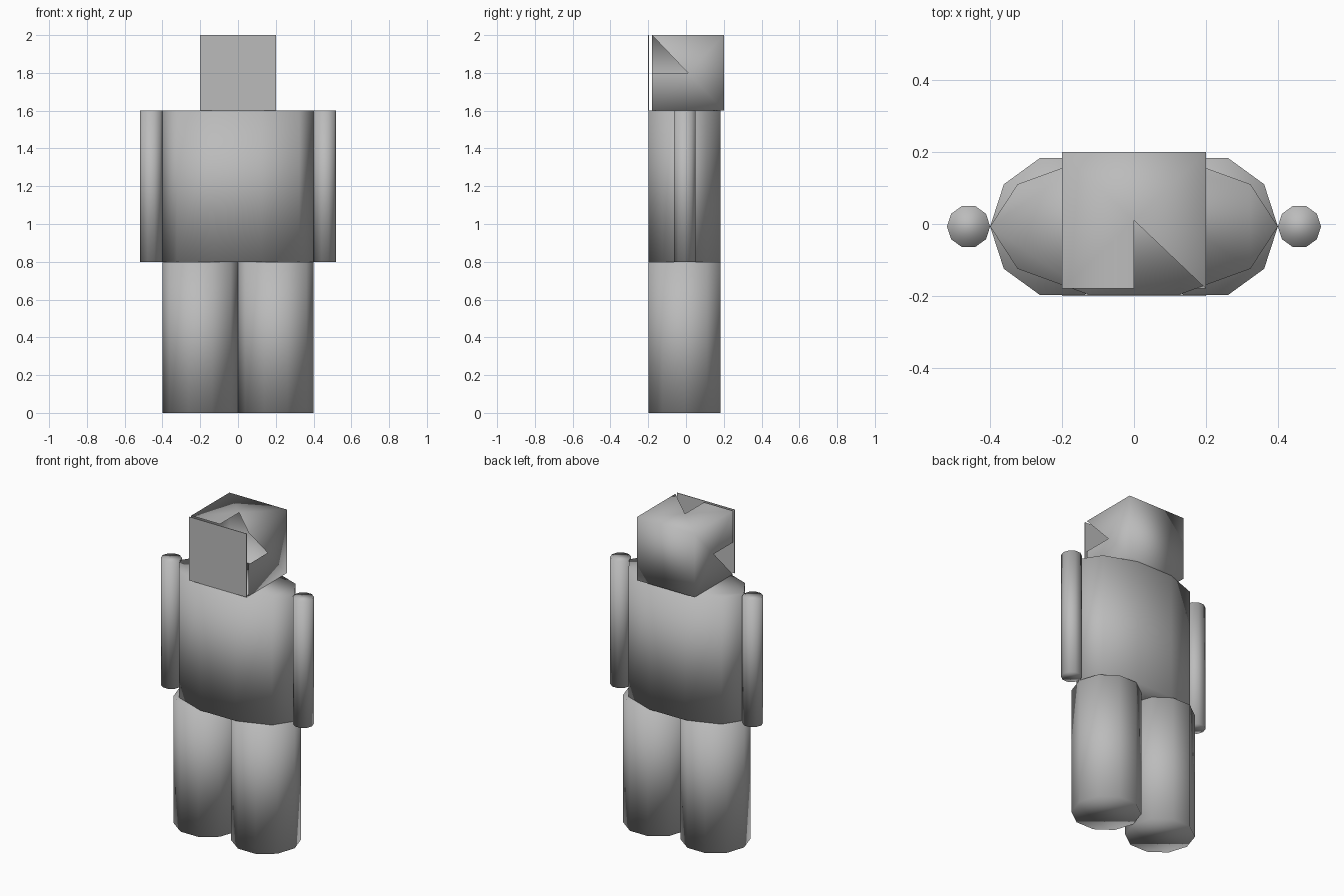
import bpy
import bmesh
from math import cos, sin, tau
from mathutils import Vector

default_cube = bpy.data.objects.get("Cube")
if default_cube:
    bpy.data.objects.remove(default_cube, do_unlink=True)

# Single plain grey
grey = bpy.data.materials.new("plain_grey")
grey.use_nodes = True
grey.diffuse_color = (0.5, 0.5, 0.5, 1)
shader = next(n for n in grey.node_tree.nodes if n.type == "BSDF_PRINCIPLED")
shader.inputs["Base Color"].default_value = (0.5, 0.5, 0.5, 1)

SIDES = 10
BODY_Y = -0.007


def finish(name, bm, location=(0, 0, 0)):
    """Turn a bmesh into a smooth shaded object."""
    bmesh.ops.recalc_face_normals(bm, faces=bm.faces)
    for face in bm.faces:
        face.smooth = True
    mesh = bpy.data.meshes.new(name)
    bm.to_mesh(mesh)
    bm.free()
    mesh.materials.append(grey)
    obj = bpy.data.objects.new(name, mesh)
    obj.location = location
    bpy.context.collection.objects.link(obj)
    return obj


def prism(name, x, z, rx, ry, height):
    """Closed ten-sided column standing on z."""
    bm = bmesh.new()
    rings = []
    for level in (0, height):
        rings.append([bm.verts.new((rx * cos(tau * i / SIDES),
                                    ry * sin(tau * i / SIDES), level))
                      for i in range(SIDES)])
    low, high = rings
    for i in range(SIDES):
        j = (i + 1) % SIDES
        bm.faces.new((low[i], low[j], high[j], high[i]))
    bm.faces.new(low[::-1])
    bm.faces.new(high)
    return finish(name, bm, (x, BODY_Y, z))


# Body, legs and arms
prism("torso", 0, 0.8, 0.4, 0.2, 0.8)
for side, s in (("left", 1), ("right", -1)):
    prism(side + "_leg", s * 0.2, 0, 0.2, 0.2, 0.8)
    prism(side + "_arm", s * 0.46, 0.8, 0.06, 0.06, 0.8)

# Head shell: each wall is a fan with one triangle open at the front
HALF, FRONT, BACK = 0.2, -0.18, 0.2
bm = bmesh.new()
corners = [Vector((sx * HALF, 0, sz * HALF))
           for sx, sz in ((1, 1), (-1, 1), (-1, -1), (1, -1))]
front = [bm.verts.new(c + Vector((0, FRONT, 0))) for c in corners]
back = [bm.verts.new(c + Vector((0, BACK, 0))) for c in corners]
for i in range(4):
    j = (i + 1) % 4
    middle = bm.verts.new((front[i].co + front[j].co) / 2)
    centre = bm.verts.new((front[i].co + back[j].co) / 2)
    loop = [front[i], middle, front[j], back[j], back[i]]
    for k in range(5):
        if k != i % 2:
            bm.faces.new((centre, loop[k], loop[(k + 1) % 5]))
bm.faces.new(back)
finish("head_shell", bm, (0, 0, 1.8))

# Face plate, just in front of the shell
bm = bmesh.new()
bmesh.ops.create_cube(bm, size=1)
bmesh.ops.scale(bm, vec=(2 * HALF, 0.004, 2 * HALF), verts=bm.verts)
plate = finish("face_plate", bm, (0, -0.198, 1.8))
for polygon in plate.data.polygons:
    polygon.use_smooth = False
